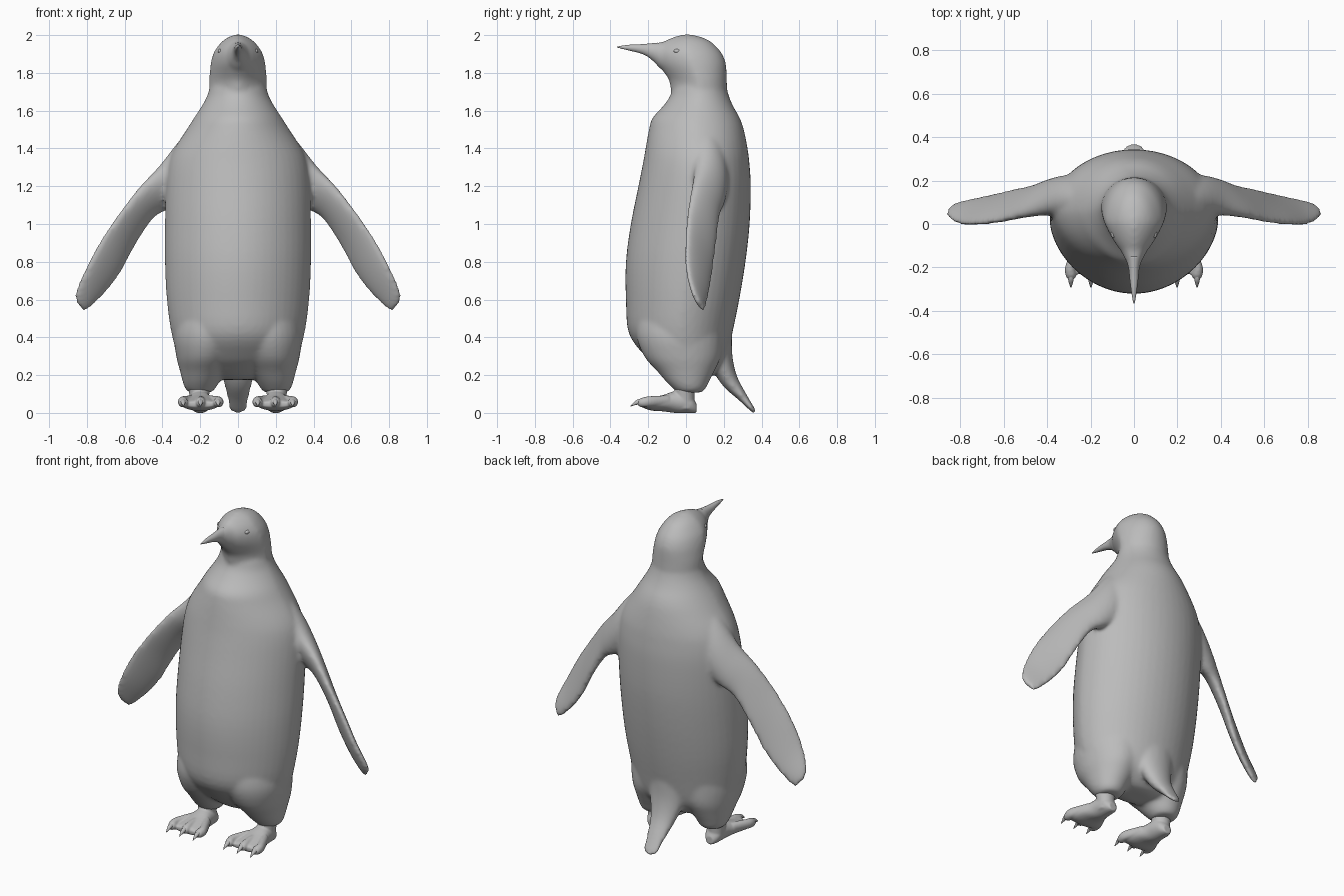
import bpy, bmesh, math
from mathutils import Vector

plumage = bpy.data.materials.new("soft_grey")
plumage.diffuse_color = (0.5, 0.5, 0.5, 1)


def spline(rows, steps):
    """Smoothly interpolate rows of numbers."""
    out = []
    for i in range(len(rows) - 1):
        a, b = rows[max(i - 1, 0)], rows[i]
        c, d = rows[i + 1], rows[min(i + 2, len(rows) - 1)]
        for k in range(steps):
            t = k / steps
            out.append([0.5 * (2 * q + (r - p) * t + (2 * p - 5 * q + 4 * r - s) * t * t
                        + (3 * q - p - 3 * r + s) * t ** 3) for p, q, r, s in zip(a, b, c, d)])
    return out + [list(rows[-1])]


def loft(bm, sections, n=32, steps=4, egg=0.0):
    """Closed tube through elliptical sections (centre, half axis u, half axis v)."""
    rings = []
    for row in spline([[*c, *u, *v] for c, u, v in sections], steps):
        c, u, v = Vector(row[:3]), Vector(row[3:6]), Vector(row[6:])
        ring = []
        for j in range(n):
            a = math.tau * j / n
            narrow = 1 - egg * max(0, -math.sin(a))
            ring.append(bm.verts.new(c + u * math.cos(a) * narrow + v * math.sin(a)))
        rings.append(ring)
    for r0, r1 in zip(rings, rings[1:]):
        for j in range(n):
            k = (j + 1) % n
            bm.faces.new((r0[j], r0[k], r1[k], r1[j]))
    bm.faces.new(rings[0])
    bm.faces.new(rings[-1])


def finish(bm, name, voxel=0, smooth=0):
    bmesh.ops.recalc_face_normals(bm, faces=bm.faces)
    for f in bm.faces:
        f.smooth = True
    mesh = bpy.data.meshes.new(name)
    bm.to_mesh(mesh)
    bm.free()
    mesh.materials.append(plumage)
    ob = bpy.data.objects.new(name, mesh)
    bpy.context.collection.objects.link(ob)
    if voxel:
        m = ob.modifiers.new("blend", 'REMESH')
        m.mode, m.voxel_size, m.use_smooth_shade = 'VOXEL', voxel, True
        m = ob.modifiers.new("soften", 'SMOOTH')
        m.factor, m.iterations = 0.5, smooth
    return ob


def level(z, hx, y0, y1, x=0):
    """Horizontal section."""
    return (x, (y0 + y1) / 2, z), (hx, 0, 0), (0, (y1 - y0) / 2, 0)


def upright(y, hx, z0, z1, x=0):
    """Section facing forward."""
    return (x, y, (z0 + z1) / 2), (hx, 0, 0), (0, 0, (z1 - z0) / 2)


# Torso: height, half width, front, back
body = bmesh.new()
loft(body, [level(*r) for r in [
    (.175, .08, -.03, .09), (.19, .17, -.075, .13), (.24, .265, -.145, .18),
    (.30, .315, -.215, .215), (.42, .352, -.302, .245), (.60, .377, -.318, .282),
    (.80, .387, -.318, .315), (1.0, .387, -.292, .337), (1.2, .382, -.252, .343),
    (1.32, .367, -.228, .336), (1.4, .336, -.214, .326), (1.5, .272, -.196, .306),
    (1.56, .234, -.178, .285), (1.62, .195, -.125, .252), (1.67, .167, -.088, .23),
    (1.72, .15, -.07, .215)]], n=48, egg=.12)

# Head
loft(body, [level(*r) for r in [
    (1.66, .14, -.07, .215), (1.71, .152, -.08, .218), (1.76, .152, -.09, .216),
    (1.80, .15, -.115, .215), (1.85, .145, -.15, .211), (1.90, .132, -.165, .192),
    (1.94, .108, -.15, .16), (1.97, .08, -.11, .125), (1.99, .05, -.065, .08),
    (2.003, .015, -.02, .03)]], n=40, egg=.38)

# Tail, flowing out of the lower back
loft(body, [
    ((0, .16, .50), (.16, 0, 0), (0, .09, .01)),
    ((0, .165, .37), (.135, 0, 0), (0, .078, .015)),
    ((0, .192, .26), (.105, 0, 0), (0, .056, .025)),
    ((0, .235, .165), (.076, 0, 0), (0, .037, .025)),
    ((0, .30, .083), (.058, 0, 0), (0, .02, .016)),
    ((0, .347, .024), (.049, 0, 0), (0, .011, .009)),
    ((0, .366, .001), (.032, 0, 0), (0, .006, .005))])

# Flippers: outer leading edge, inner trailing edge, half thickness
edges = [((.14, .07, 1.60), (.18, .18, 1.22), .10),
         ((.28, .06, 1.455), (.28, .185, 1.13), .098),
         ((.40, .06, 1.31), (.365, .185, 1.085), .07),
         ((.515, .035, 1.195), (.45, .172, 1.035), .043),
         ((.62, .01, 1.065), (.54, .158, .90), .031),
         ((.715, .00, .93), (.622, .138, .745), .028),
         ((.80, .00, .775), (.705, .12, .635), .025),
         ((.856, .03, .65), (.775, .103, .565), .02),
         ((.862, .06, .59), (.815, .09, .538), .013)]
for s in (-1, 1):
    stations = []
    for o, i, t in edges:
        o, i = Vector((s * o[0], *o[1:])), Vector((s * i[0], *i[1:]))
        u = (o - i) / 2
        n = Vector((s * .53, 0, -.85)).cross(u).normalized()
        stations.append(((o + i) / 2, u, n * t))
    loft(body, stations)
    # Thigh, flush with the belly
    loft(body, [level(*r, x=s * x) for x, *r in [
        (.13, .58, .18, -.25, .22), (.15, .42, .19, -.265, .20), (.172, .30, .155, -.222, .185),
        (.185, .22, .122, -.152, .15), (.195, .165, .098, -.105, .122),
        (.2, .13, .08, -.07, .105), (.2, .108, .06, -.045, .085)]])

# Beak root, blended into the face
beak_root = [(-.05, .08, 1.80, 1.972), (-.10, .07, 1.80, 1.968), (-.14, .052, 1.825, 1.963),
             (-.175, .034, 1.862, 1.958), (-.21, .024, 1.888, 1.954), (-.24, .02, 1.904, 1.952)]
loft(body, [upright(*r) for r in beak_root], n=24)
finish(body, "body", .0115, 9)

# Beak
beak = bmesh.new()
loft(beak, [upright(*r) for r in [
    (-.15, .042, 1.84, 1.960), (-.18, .031, 1.868, 1.957), (-.21, .024, 1.89, 1.954),
    (-.25, .02, 1.906, 1.951), (-.30, .014, 1.918, 1.949), (-.345, .007, 1.929, 1.943),
    (-.366, .002, 1.935, 1.938)]], n=24)
finish(beak, "beak")

for s, side in ((-1, "left"), (1, "right")):
    # Eye
    eye = bmesh.new()
    bmesh.ops.create_uvsphere(eye, u_segments=16, v_segments=10, radius=1)
    for v in eye.verts:
        v.co = Vector((s * .093 + v.co.x * .014, -.045 + v.co.y * .02, 1.915 + v.co.z * .012))
    finish(eye, side + "_eye")

    # Foot: ankle, webbed sole and three toes
    foot = bmesh.new()
    loft(foot, [upright(*r, x=s * .2) for r in [
        (.055, .025, .0, .05), (.03, .045, -.002, .09), (-.01, .055, -.002, .115),
        (-.06, .062, .0, .115), (-.12, .083, .008, .095), (-.18, .1, .012, .078),
        (-.215, .1, .022, .068), (-.23, .085, .032, .058)]])
    loft(foot, [level(*r, x=s * .205) for r in [
        (.02, .045, -.05, .045), (.09, .052, -.06, .045), (.15, .06, -.06, .05)]])
    claws = bmesh.new()
    for x in (.105, .198, .29):
        root = .2 + (x - .2) * .5
        loft(foot, [((s * root, -.09, .065), (.028, 0, 0), (0, 0, .028)),
                    ((s * x, -.19, .06), (.025, 0, 0), (0, 0, .029)),
                    ((s * x, -.235, .055), (.025, 0, 0), (0, 0, .025)),
                    ((s * x, -.255, .052), (.013, 0, 0), (0, 0, .013))], n=16)
        loft(claws, [((s * x, -.225, .06), (.016, 0, 0), (0, 0, .016)),
                     ((s * x, -.26, .056), (.012, 0, 0), (0, 0, .013)),
                     ((s * x, -.293, .036), (.002, 0, 0), (0, 0, .002))], n=12)
    finish(foot, side + "_foot", .006, 4)
    finish(claws, side + "_claws")
